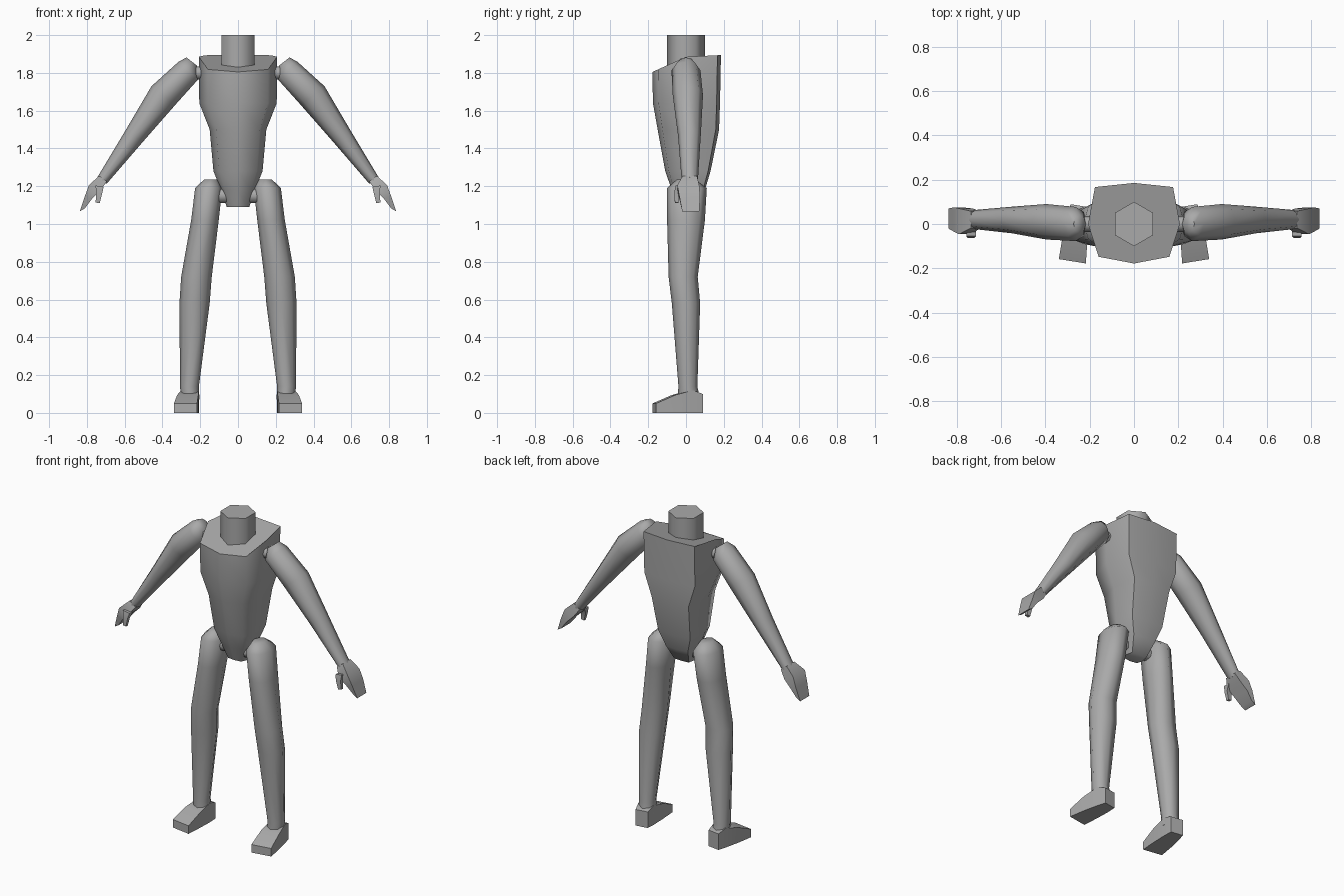
import bpy, bmesh, math
from mathutils import Vector

if "Cube" in bpy.data.objects:
    bpy.data.objects.remove(bpy.data.objects["Cube"])

grey = bpy.data.materials.new("plain grey")
grey.diffuse_color = (0.4, 0.4, 0.4, 1)
grey.use_nodes = True
grey.node_tree.nodes["Principled BSDF"].inputs["Base Color"].default_value = grey.diffuse_color


def skin(name, rings, mirror=False):
    """Bridge rings of points, cap both ends, shade smooth by angle."""
    bm = bmesh.new()
    loops = [[bm.verts.new(p) for p in ring] for ring in rings]
    n = len(loops[0])
    for a, b in zip(loops, loops[1:]):
        for i in range(n):
            j = (i + 1) % n
            bm.faces.new((a[i], a[j], b[j], b[i]))
    bm.faces.new(loops[0])
    bm.faces.new(loops[-1])
    bmesh.ops.recalc_face_normals(bm, faces=bm.faces)
    me = bpy.data.meshes.new(name)
    bm.to_mesh(me)
    bm.free()
    me.materials.append(grey)
    me.shade_smooth()
    me.set_sharp_from_angle(angle=math.radians(62))
    ob = bpy.data.objects.new(name, me)
    bpy.context.collection.objects.link(ob)
    if mirror:
        ob.modifiers.new("Mirror", 'MIRROR')
    return ob


def ring(center, u, v, n=8, phase=0.0):
    c, u, v = Vector(center), Vector(u), Vector(v)
    return [c + u * math.cos(phase + math.tau * i / n) + v * math.sin(phase + math.tau * i / n)
            for i in range(n)]


def box_ring(center, u, v):
    r = math.sqrt(2)
    return ring(center, Vector(u) * r, Vector(v) * r, 4, math.pi / 4)


def tilted(x, z, r, y, ry, deg, maker=ring):
    """Cross-section across a limb leaning sideways by deg."""
    t = math.radians(deg)
    return maker((x, y, z), (r * math.cos(t), 0, r * math.sin(t)), (0, ry, 0))


# torso: z, half width, front y, back y
def torso_ring(z, w, f, b):
    half = [(0, b), (0.85 * w, b * 0.9), (w, 0.0), (0.77 * w, f * 0.83), (0, f)]
    pts = half + [(-x, y) for x, y in half[3:0:-1]]
    return [Vector((x, y, z)) for x, y in pts]


torso = [torso_ring(*s) for s in (
    (1.09, 0.06, -0.04, 0.05), (1.18, 0.09, -0.075, 0.10), (1.28, 0.13, -0.11, 0.13),
    (1.50, 0.15, -0.15, 0.175), (1.64, 0.205, -0.175, 0.18), (1.885, 0.207, -0.178, 0.185))]
for p in torso[-1]:  # chest top slopes down to the front, slightly up to the back
    p.z += 0.45 * p.y if p.y < 0 else 0.05 * p.y
skin("torso", torso)

# neck
skin("neck", [ring((0, 0, z), (0.1, 0, 0), (0, 0.1, 0), 6, math.pi / 6) for z in (1.8, 2.0)])

# arms
skin("arm", [tilted(*s) for s in (
    (0.245, 1.86, 0.035, 0.0, 0.04, 38), (0.263, 1.812, 0.07, 0.0, 0.077, 42),
    (0.395, 1.68, 0.08, 0.01, 0.08, 38), (0.55, 1.465, 0.055, 0.018, 0.06, 36),
    (0.72, 1.23, 0.03, 0.02, 0.043, 36))], True)

# hands and thumbs
skin("hand", [tilted(*s, maker=box_ring) for s in (
    (0.715, 1.24, 0.025, 0.02, 0.038, 36), (0.758, 1.192, 0.034, 0.012, 0.058, 25),
    (0.792, 1.14, 0.02, 0.02, 0.055, 20), (0.824, 1.075, 0.015, 0.025, 0.045, -30))], True)
skin("thumb", [tilted(*s, maker=box_ring) for s in (
    (0.733, 1.2, 0.022, -0.035, 0.02, 10), (0.735, 1.165, 0.016, -0.05, 0.012, 10),
    (0.743, 1.112, 0.011, -0.05, 0.009, 10))], True)

# legs: x, z, half width, y, half depth
skin("leg", [tilted(*s, 0) for s in (
    (0.145, 1.235, 0.035, 0.0, 0.05), (0.155, 1.19, 0.072, 0.005, 0.105),
    (0.175, 1.02, 0.073, 0.0, 0.1), (0.22, 0.72, 0.081, -0.015, 0.077),
    (0.23, 0.58, 0.08, 0.0, 0.075), (0.257, 0.14, 0.05, 0.01, 0.05),
    (0.252, 0.07, 0.048, 0.015, 0.06))], True)

# feet: x, y, height, half width, turned slightly outward
skin("foot", [box_ring((x, y, h / 2), (w, w * 0.16, 0), (0, 0, h / 2)) for x, y, h, w in (
    (0.278, -0.168, 0.05, 0.061), (0.266, -0.065, 0.095, 0.056),
    (0.254, 0.03, 0.12, 0.047), (0.248, 0.083, 0.1, 0.038))], True)

# short joint pins at shoulders and hips
for name, x0, x1, z, r in (("shoulder_joint", 0.17, 0.26, 1.80, 0.035),
                           ("hip_joint", 0.05, 0.13, 1.15, 0.04)):
    skin(name, [ring((x, 0, z), (0, r, 0), (0, 0, r)) for x in (x0, x1)], True)
